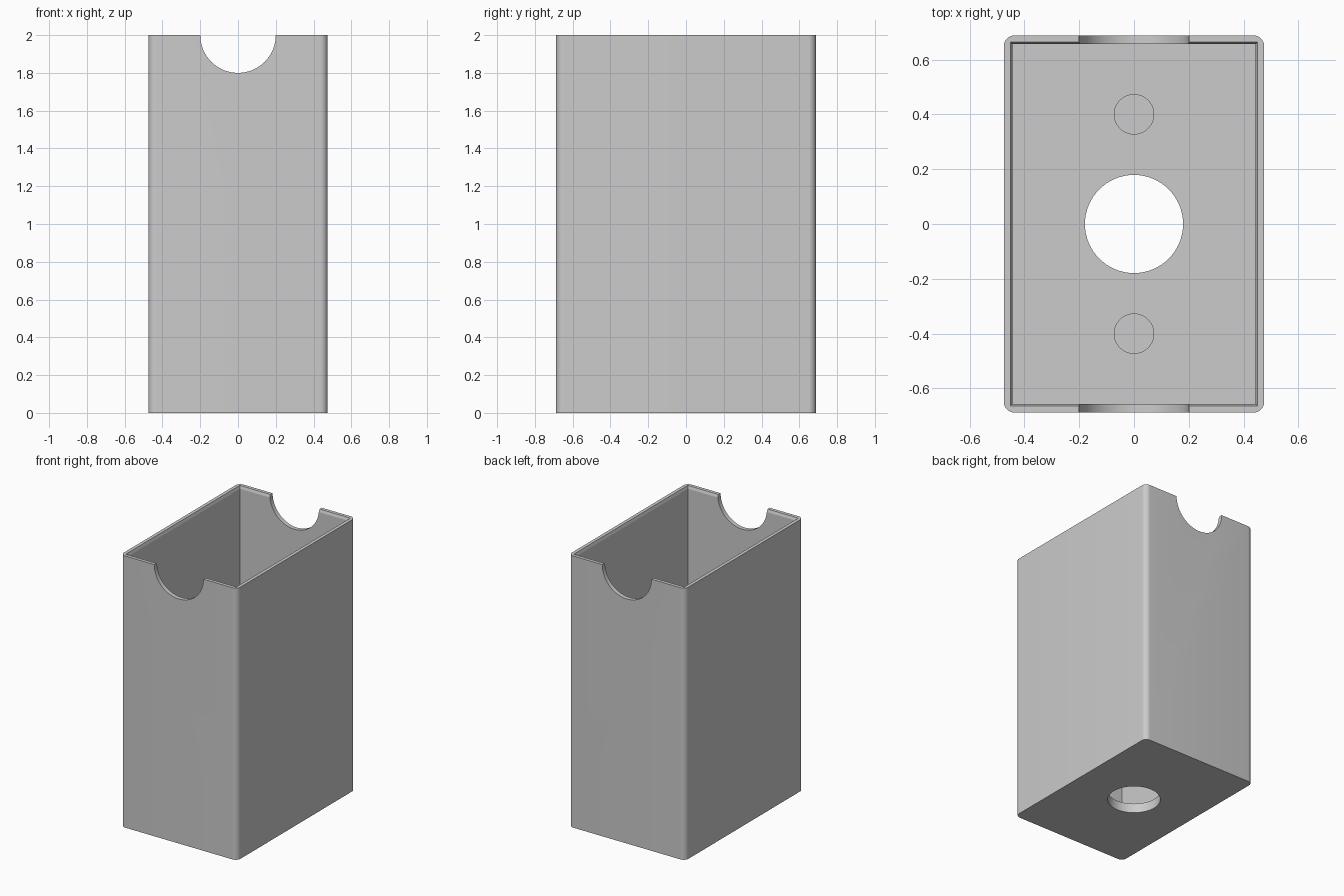
import bpy, bmesh, math
from mathutils import Matrix

if "Cube" in bpy.data.objects:
    bpy.data.objects.remove(bpy.data.objects["Cube"])

HX, HY, H = 0.475, 0.688, 2.0      # outer half sizes and height
IX, IY = 0.443, 0.656              # inner half sizes
FLOOR = 0.07                       # floor thickness
RADIUS = 0.04                      # vertical corner radius
LIP, LIP_H = 0.007, 0.02           # small inner bevel at the rim

grey = bpy.data.materials.new("plain_grey")
grey.diffuse_color = (0.6, 0.6, 0.6, 1)
grey.use_nodes = True
grey.node_tree.nodes["Principled BSDF"].inputs["Base Color"].default_value = grey.diffuse_color


def make_object(name, bm):
    bmesh.ops.recalc_face_normals(bm, faces=bm.faces)
    mesh = bpy.data.meshes.new(name)
    bm.to_mesh(mesh)
    bm.free()
    mesh.materials.append(grey)
    obj = bpy.data.objects.new(name, mesh)
    bpy.context.collection.objects.link(obj)
    return obj


def loft(name, loops):
    """Closed solid through matching loops of points."""
    bm = bmesh.new()
    rings = [[bm.verts.new(p) for p in loop] for loop in loops]
    n = len(rings[0])
    for a, b in zip(rings, rings[1:]):
        for i in range(n):
            j = (i + 1) % n
            bm.faces.new((a[i], a[j], b[j], b[i]))
    bm.faces.new(rings[0][::-1])
    bm.faces.new(rings[-1])
    return make_object(name, bm)


def rectangle(x, y, z):
    return [(-x, -y, z), (x, -y, z), (x, y, z), (-x, y, z)]


def rounded_rectangle(x, y, z, r, steps=10):
    points = []
    for k, (sx, sy) in enumerate([(1, 1), (-1, 1), (-1, -1), (1, -1)]):
        for i in range(steps + 1):
            a = math.pi / 2 * (k + i / steps)
            points.append((sx * (x - r) + r * math.cos(a),
                           sy * (y - r) + r * math.sin(a), z))
    return points


def cylinder(name, radius, depth, centre, along_y=False):
    bm = bmesh.new()
    turn = Matrix.Rotation(math.pi / 2, 4, 'X') if along_y else Matrix()
    bmesh.ops.create_cone(bm, cap_ends=True, segments=72, radius1=radius,
                          radius2=radius, depth=depth,
                          matrix=Matrix.Translation(centre) @ turn)
    return make_object(name, bm)


# Outer shell
box = loft("box", [rounded_rectangle(HX, HY, z, RADIUS) for z in (0, H)])

# Cavity with a bevelled rim, continued above the top for a clean cut
cutters = [loft("cavity_cutter", [
    rectangle(IX, IY, FLOOR),
    rectangle(IX, IY, H - LIP_H),
    rectangle(IX + 2 * LIP, IY + 2 * LIP, H + LIP_H)])]

# Half-round finger notches, front and back
cutters.append(cylinder("notch_cutter", 0.2, 2, (0, 0, H), along_y=True))
# Round hole through the floor
cutters.append(cylinder("floor_hole_cutter", 0.179, 0.4, (0, 0, 0.05)))
# Shallow round recesses in the floor
for y in (-0.4, 0.4):
    cutters.append(cylinder("recess_cutter", 0.072, 0.1, (0, y, FLOOR + 0.02)))

bpy.context.view_layer.objects.active = box
box.select_set(True)
for cutter in cutters:
    cutter.hide_render = True
    cutter.select_set(False)
    mod = box.modifiers.new("cut", 'BOOLEAN')
    mod.operation = 'DIFFERENCE'
    mod.solver = 'EXACT'
    mod.object = cutter
    bpy.ops.object.modifier_apply(modifier=mod.name)
for cutter in cutters:
    bpy.data.objects.remove(cutter)

bpy.ops.object.shade_smooth_by_angle(angle=math.radians(15))
